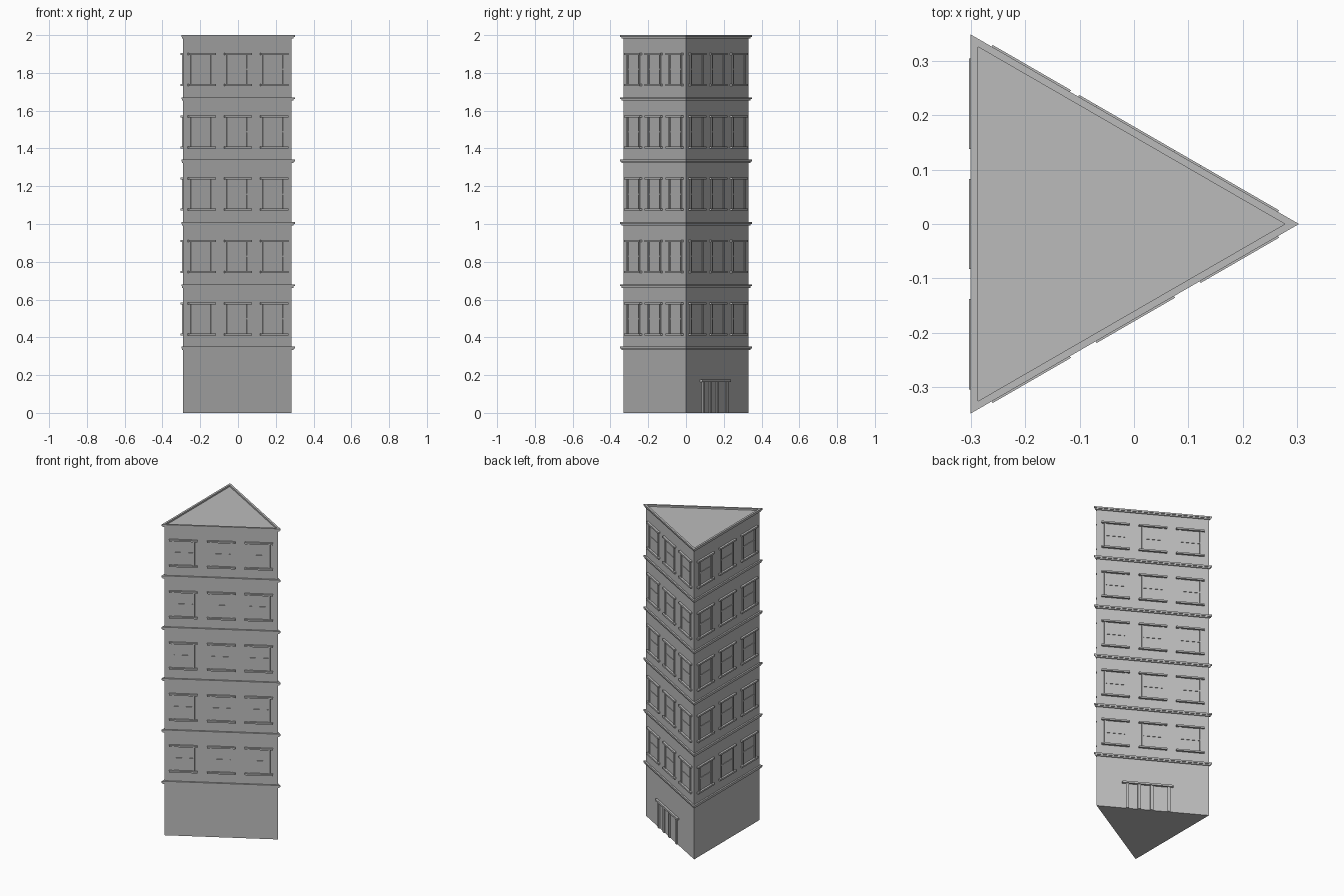
import bpy, bmesh
from math import cos, sin, radians
from mathutils import Matrix, Vector

cube = bpy.data.objects.get("Cube")
if cube:
    bpy.data.objects.remove(cube)

INRADIUS = 0.191      # wall distance from the tower axis
AXIS_X = -0.099
SIDE = 0.662
FLOOR = 0.33
FACES = (180, 60, -60)  # wall normal directions in degrees

grey = bpy.data.materials.new("stone_grey")
grey.use_nodes = True
colour = (0.5, 0.5, 0.5, 1)
grey.diffuse_color = colour
grey.node_tree.nodes["Principled BSDF"].inputs["Base Color"].default_value = colour


def finish(name, bm):
    bmesh.ops.recalc_face_normals(bm, faces=bm.faces)
    mesh = bpy.data.meshes.new(name)
    bm.to_mesh(mesh)
    bm.free()
    mesh.materials.append(grey)
    obj = bpy.data.objects.new(name, mesh)
    bpy.context.collection.objects.link(obj)
    return obj


def triangle(bm, offset, z):
    """Ring of three corners, pushed out from the wall by offset."""
    r = 2 * (INRADIUS + offset)
    return [bm.verts.new((AXIS_X + r * cos(radians(a)), r * sin(radians(a)), z))
            for a in (0, 120, 240)]


def stack(name, profile, closed=False):
    """Sweep an (offset, z) profile round the triangular plan."""
    bm = bmesh.new()
    rings = [triangle(bm, o, z) for o, z in profile]
    pairs = list(zip(rings, rings[1:]))
    if closed:
        pairs.append((rings[-1], rings[0]))
    else:
        bm.faces.new(rings[0])
        bm.faces.new(rings[-1])
    for low, high in pairs:
        for i in range(3):
            j = (i + 1) % 3
            bm.faces.new((low[i], low[j], high[j], high[i]))
    return finish(name, bm)


def wall_box(bm, u, z, width, height, depth):
    """Box standing proud of a wall; local x is outwards, y along the wall."""
    back = 0.004
    m = (Matrix.Translation((INRADIUS + (depth - back) / 2, u, z))
         @ Matrix.Diagonal((depth + back, width, height, 1)))
    bmesh.ops.create_cube(bm, size=1, matrix=m)


def place(obj, angle):
    obj.matrix_world = (Matrix.Translation(Vector((AXIS_X, 0, 0)))
                        @ Matrix.Rotation(radians(angle), 4, 'Z'))


# Tower walls with the roof deck just below the lip
stack("tower_walls", [(0, 0), (0, 1.99)])

# Stepped string courses between floors
for i in range(5):
    z = 0.3345 + FLOOR * i
    stack(f"string_course_{i + 1}",
          [(-0.003, z - 0.002), (0.006, z - 0.002), (0.006, z + 0.006),
           (0.01, z + 0.006), (0.01, z + 0.0165), (-0.003, z + 0.0165)], True)

# Roof cornice with a raised lip
stack("roof_cornice",
      [(-0.003, 1.982), (0.006, 1.982), (0.006, 1.99),
       (0.01, 1.99), (0.01, 2.0), (-0.003, 2.0)], True)

# Windows: sill, lintel, two jambs and a meeting rail
for name, angle in zip(("left", "back", "front"), FACES):
    bm = bmesh.new()
    for floor in range(5):
        mid = 0.498 + FLOOR * floor
        for column in (-1, 0, 1):
            u = column * SIDE / 3
            for side in (-1, 1):
                wall_box(bm, u, mid + side * 0.082, 0.166, 0.01, 0.0135)
                wall_box(bm, u + side * 0.061, mid, 0.01, 0.156, 0.006)
            wall_box(bm, u, mid, 0.112, 0.008, 0.003)
    place(finish(f"{name}_windows", bm), angle)

# Entrance: lintel over four posts
bm = bmesh.new()
wall_box(bm, -0.03, 0.17, 0.3, 0.012, 0.0135)
for u in (-0.15, -0.08, -0.006, 0.095):
    wall_box(bm, u, 0.082, 0.018, 0.164, 0.008)
place(finish("entrance_frame", bm), 60)
